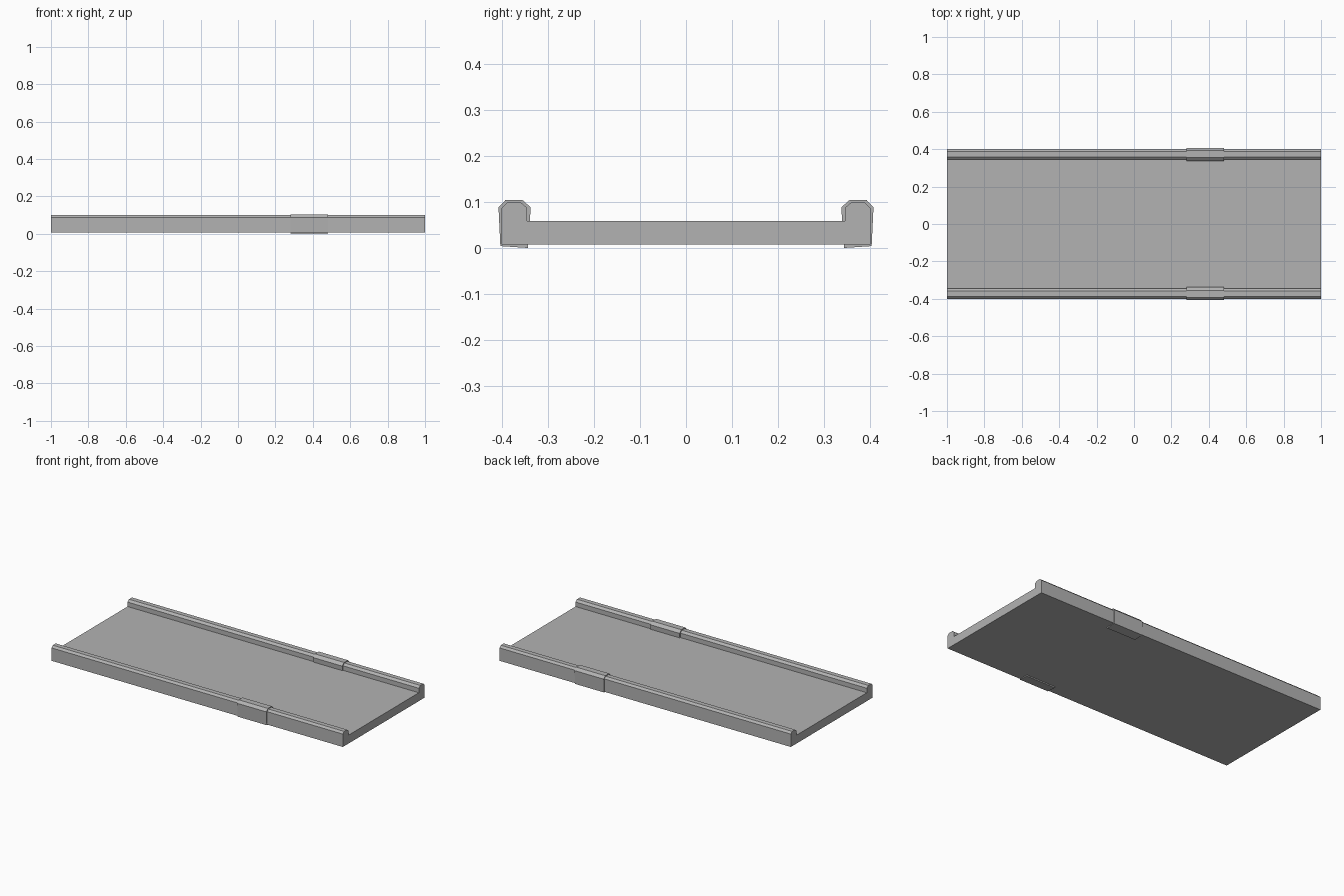
import bpy, bmesh

if "Cube" in bpy.data.objects:
    bpy.data.objects.remove(bpy.data.objects["Cube"])

# Mid-dark grey shared by all parts
grey = bpy.data.materials.new("dark_grey")
grey.diffuse_color = (0.45, 0.45, 0.45, 1)
grey.use_nodes = True
grey.node_tree.nodes["Principled BSDF"].inputs["Base Color"].default_value = grey.diffuse_color


def extrude_profile(name, pts, x0, x1):
    """Extrude a closed (y, z) profile along x."""
    bm = bmesh.new()
    face = bm.faces.new([bm.verts.new((x0, y, z)) for y, z in pts])
    ext = bmesh.ops.extrude_face_region(bm, geom=[face])
    verts = [g for g in ext["geom"] if isinstance(g, bmesh.types.BMVert)]
    bmesh.ops.translate(bm, vec=(x1 - x0, 0, 0), verts=verts)
    bmesh.ops.recalc_face_normals(bm, faces=bm.faces)
    mesh = bpy.data.meshes.new(name)
    bm.to_mesh(mesh)
    bm.free()
    mesh.materials.append(grey)
    obj = bpy.data.objects.new(name, mesh)
    bpy.context.collection.objects.link(obj)
    return obj


def mirrored(pts, side):
    return [(side * y, z) for y, z in pts]


# Deck with a raised, chamfered rail along each long edge
half = [(0.40, 0.007), (0.40, 0.087), (0.388, 0.099), (0.359, 0.099),
        (0.345, 0.087), (0.345, 0.059)]
extrude_profile("deck_with_rails", half + mirrored(half[::-1], -1), -1.0, 1.0)

# Thin sleeve wrapped around each rail, tapering towards the bottom
sleeve = [(0.403, 0.004), (0.407, 0.088), (0.392, 0.104), (0.355, 0.104),
          (0.337, 0.088), (0.339, 0.06), (0.343, 0.0)]
for side, label in ((-1, "front"), (1, "back")):
    extrude_profile(label + "_rail_sleeve", mirrored(sleeve, side), 0.28, 0.48)
